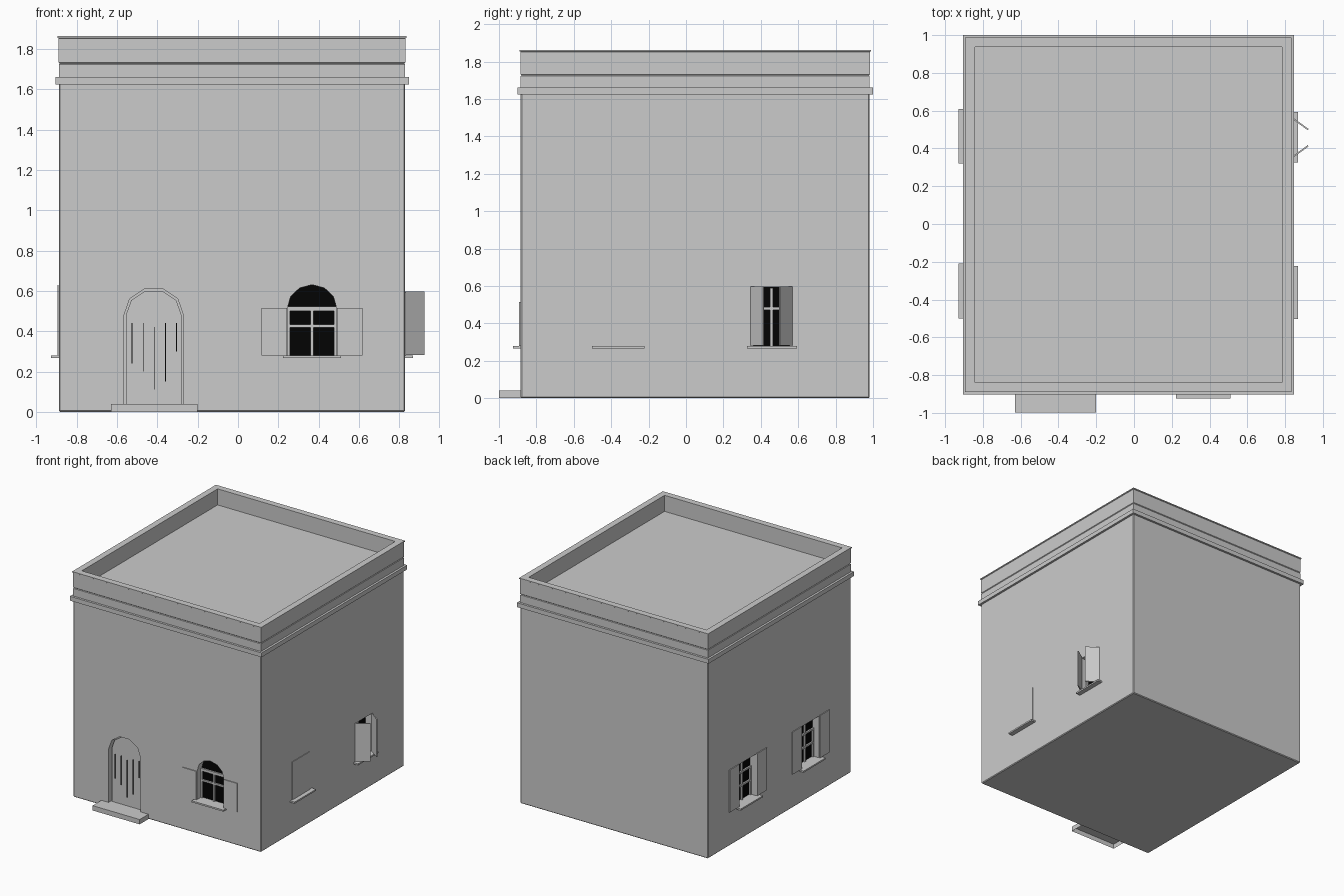
import bpy, bmesh, math
from mathutils import Vector

if "Cube" in bpy.data.objects:
    bpy.data.objects.remove(bpy.data.objects["Cube"])

X0, X1, Y0, Y1 = -0.888, 0.829, -0.884, 0.982
ROOF = 1.73


def material(name, c):
    m = bpy.data.materials.new(name)
    m.diffuse_color = (c, c, c, 1)
    m.use_nodes = True
    m.node_tree.nodes["Principled BSDF"].inputs["Base Color"].default_value = m.diffuse_color
    return m


PLASTER = material("plaster grey", 0.6)
BLACK = material("dark glass", 0.001)

# wall coordinates: u along the wall, z up, w outward
WALLS = {
    "front": lambda u, z, w: Vector((u, Y0 - w, z)),
    "right": lambda u, z, w: Vector((X1 + w, u, z)),
    "left": lambda u, z, w: Vector((X0 - w, u, z)),
}


def finish(name, bm, mat):
    bmesh.ops.recalc_face_normals(bm, faces=bm.faces)
    me = bpy.data.meshes.new(name)
    bm.to_mesh(me)
    bm.free()
    me.materials.append(mat)
    ob = bpy.data.objects.new(name, me)
    bpy.context.collection.objects.link(ob)
    return ob


def prism(name, wall, outline, w0, w1, mat=PLASTER):
    """Extrude a (u, z) outline between two depths of a wall."""
    bm = bmesh.new()
    a = [bm.verts.new(WALLS[wall](u, z, w0)) for u, z in outline]
    b = [bm.verts.new(WALLS[wall](u, z, w1)) for u, z in outline]
    bm.faces.new(a)
    bm.faces.new(b)
    n = len(a)
    for i in range(n):
        j = (i + 1) % n
        bm.faces.new((a[i], a[j], b[j], b[i]))
    return finish(name, bm, mat)


def rect(u0, u1, z0, z1):
    return [(u0, z0), (u1, z0), (u1, z1), (u0, z1)]


def arch(u, half, z0, spring, top, n=6):
    """Upright opening with a faceted arched head."""
    pts = [(u - half, z0), (u + half, z0)]
    for i in range(n + 1):
        a = math.pi * i / n
        pts.append((u + half * math.cos(a), spring + (top - spring) * math.sin(a)))
    return pts


# main block, its top is the sunken roof terrace
bm = bmesh.new()
bmesh.ops.create_cube(bm, size=1)
INSET = 0.02
for v in bm.verts:
    v.co = ((X0 + X1) / 2 + v.co.x * (X1 - X0),
            (Y0 + Y1) / 2 + v.co.y * (Y1 - Y0), (v.co.z + 0.5) * 1.64)
edges = [e for e in bm.edges if max(v.co.z for v in e.verts) < 0.01
         or abs(e.verts[0].co.z - e.verts[1].co.z) > 1]
bmesh.ops.bevel(bm, geom=edges, offset=0.006, segments=1, affect="EDGES")
body = finish("house_body", bm, PLASTER)


def cut(name, wall, outline, depth):
    c = prism(name, wall, outline, -depth, 0.05)
    c.hide_render = True
    c.hide_set(True)
    c.display_type = "WIRE"
    m = body.modifiers.new(name, "BOOLEAN")
    m.operation = "DIFFERENCE"
    m.solver = "EXACT"
    m.object = c


# cornice, parapet, cap and terrace: (outward offset, height) swept round the block
profile = [(-0.01, 1.624), (0.018, 1.624), (0.018, 1.66), (0, 1.66), (0, 1.723),
           (-0.004, 1.727), (0.001, 1.732), (0.001, 1.852),
           (0.006, 1.855), (0.006, 1.863), (-0.046, 1.863), (-0.046, ROOF)]
bm = bmesh.new()
rings = []
for d, z in profile:
    rings.append([bm.verts.new(p) for p in ((X0 - d, Y0 - d, z), (X1 + d, Y0 - d, z),
                                            (X1 + d, Y1 + d, z), (X0 - d, Y1 + d, z))])
for r, s in zip(rings, rings[1:]):
    for k in range(4):
        q = (k + 1) % 4
        bm.faces.new((r[k], r[q], s[q], s[k]))
bm.faces.new(rings[-1])
bm.faces.new(rings[0])
finish("parapet_and_terrace", bm, PLASTER)


def sill(name, wall, u, z0, half=0.145):
    prism(name + "_sill", wall, rect(u - half, u + half, z0 - 0.013, z0), -0.05, 0.04)


def window(name, wall, u, half, z0, outline, bars, mullion_top):
    """Recess, glass and glazing bars."""
    cut(name + "_cutter", wall, outline, 0.065)
    prism(name + "_glass", wall, outline, -0.0645, -0.058, BLACK)
    prism(name + "_mullion", wall, rect(u - 0.007, u + 0.007, z0, mullion_top), -0.06, -0.045)
    for k, (z, h) in enumerate(bars):
        prism(f"{name}_bar_{k}", wall, rect(u - half, u + half, z - h, z + h), -0.06, -0.045)
    for s in (-1, 1):
        a, b = sorted((u + s * half, u + s * (half - 0.013)))
        prism(f"{name}_jamb_{s}", wall, rect(a, b, z0, bars[-1][0]), -0.06, -0.045)


def flat_shutters(name, wall, u, half, z0, z1):
    for s in (-1, 1):
        a, b = sorted((u + s * half, u + s * (half + 0.125)))
        prism(f"{name}_shutter_{s}", wall, rect(a, b, z0, z1), 0.001, 0.008)


# front arched window
window("front_window", "front", 0.367, 0.122, 0.28,
       arch(0.367, 0.122, 0.28, 0.515, 0.63), ((0.425, 0.007), (0.512, 0.011)), 0.51)
sill("front_window", "front", 0.367, 0.28)
flat_shutters("front_window", "front", 0.367, 0.125, 0.28, 0.515)

# left windows with shutters folded back
for k, y in enumerate((-0.355, 0.465)):
    window(f"left_window_{k}", "left", y, 0.115, 0.28,
           rect(y - 0.115, y + 0.115, 0.28, 0.625), ((0.4, 0.007), (0.51, 0.007)), 0.62)
    sill(f"left_window_{k}", "left", y, 0.28)
    flat_shutters(f"left_window_{k}", "left", y, 0.118, 0.28, 0.63)

# right window with closed shutters
sill("closed_window", "right", -0.362, 0.28, 0.14)
prism("closed_shutters", "right", rect(-0.477, -0.252, 0.28, 0.593), -0.02, 0.005)

# right window with half-open shutters
window("ajar_window", "right", 0.457, 0.11, 0.28,
       rect(0.347, 0.567, 0.28, 0.595), ((0.48, 0.007),), 0.59)
sill("ajar_window", "right", 0.46, 0.28, 0.134)
for s in (-1, 1):
    bm = bmesh.new()
    hinge = Vector((X1, 0.457 + s * 0.11, 0))
    tip = Vector((0.922, 0.457 + s * 0.043, 0))
    d = (tip - hinge).normalized()
    t = Vector((-d.y, d.x, 0)) * 0.004
    f = bm.faces.new([bm.verts.new(p + Vector((0, 0, 0.283)))
                      for p in (hinge - t, tip - t, tip + t, hinge + t)])
    r = bmesh.ops.extrude_face_region(bm, geom=[f])
    for v in r["geom"]:
        if isinstance(v, bmesh.types.BMVert):
            v.co.z = 0.597
    bm.faces.new([v for v in f.verts]) if not f.is_valid else None
    finish(f"ajar_shutter_{s}", bm, PLASTER)

# arched door with narrow plank gaps
DX = -0.418
cut("door_cutter", "front", arch(DX, 0.147, 0.04, 0.48, 0.617, 5), 0.05)
prism("door_leaf", "front", arch(DX, 0.138, 0.04, 0.48, 0.605, 5), -0.0495, -0.03)
for k, (u, z0, z1) in enumerate(((-0.525, 0.24, 0.44), (-0.47, 0.2, 0.44),
                                 (-0.415, 0.11, 0.42), (-0.36, 0.15, 0.44),
                                 (-0.305, 0.3, 0.44))):
    prism(f"door_gap_{k}", "front", rect(u - 0.002, u + 0.002, z0, z1), -0.031, -0.025, BLACK)

# doorstep, hollow underneath
step = prism("doorstep", "front", rect(-0.63, -0.2, 0, 0.04), -0.04, 0.115)
bm = bmesh.new()
bm.from_mesh(step.data)
under = [f for f in bm.faces if f.normal.z < -0.9]
bmesh.ops.delete(bm, geom=under, context="FACES")
bm.to_mesh(step.data)
bm.free()
